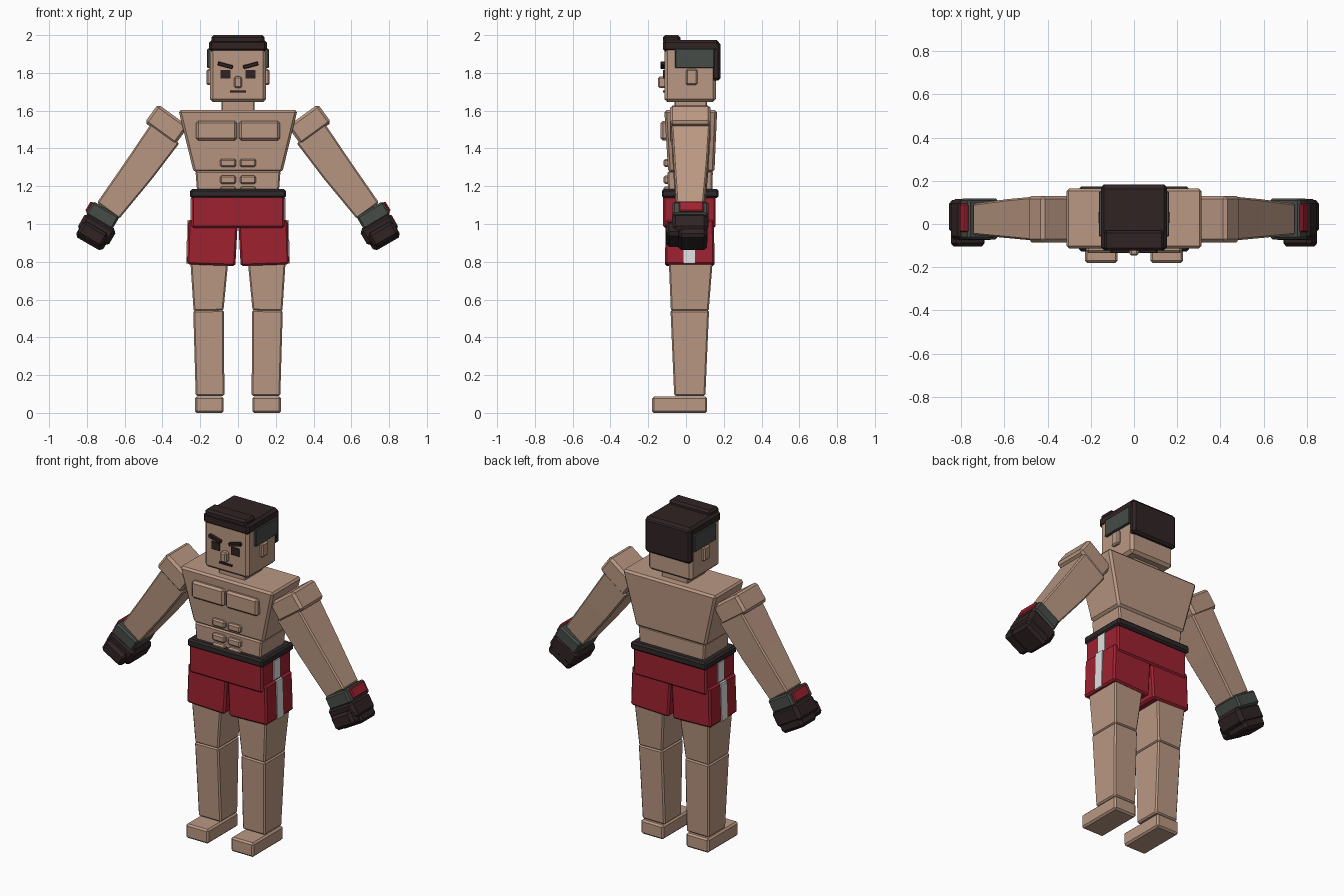
import bpy, bmesh, math
from mathutils import Vector

if "Cube" in bpy.data.objects:
    bpy.data.objects.remove(bpy.data.objects["Cube"])


def material(name, r, g, b):
    lin = [(c / 255 / 12.92) if c < 11 else ((c / 255 + 0.055) / 1.055) ** 2.4 for c in (r, g, b)]
    m = bpy.data.materials.new(name)
    m.diffuse_color = (*lin, 1)
    m.use_nodes = True
    m.node_tree.nodes["Principled BSDF"].inputs["Base Color"].default_value = m.diffuse_color
    return m


SKIN = material("skin", 186, 152, 131)
HAIR = material("dark_brown", 48, 35, 36)
FADE = material("grey_green", 70, 76, 71)
RED = material("red", 158, 34, 48)
BELT = material("charcoal", 46, 40, 41)
WHITE = material("white", 225, 225, 225)


def loft(name, mat, rings, bevel=0.01, side=1):
    """Four-sided solid through rings of (x, y, z, width, depth, tilt degrees)."""
    bm = bmesh.new()
    loops = []
    for x, y, z, w, d, tilt in rings:
        t = math.radians(tilt)
        loop = []
        for a, b in ((-1, -1), (1, -1), (1, 1), (-1, 1)):
            px = x + a * w / 2 * math.cos(t)
            pz = z + a * w / 2 * math.sin(t)
            loop.append(bm.verts.new((side * px, y + b * d / 2, pz)))
        loops.append(loop)
    for lo, hi in zip(loops, loops[1:]):
        for i in range(4):
            j = (i + 1) % 4
            bm.faces.new((lo[i], lo[j], hi[j], hi[i]))
    bm.faces.new(loops[0])
    bm.faces.new(loops[-1])
    bmesh.ops.recalc_face_normals(bm, faces=bm.faces)
    me = bpy.data.meshes.new(name)
    bm.to_mesh(me)
    bm.free()
    me.materials.append(mat)
    ob = bpy.data.objects.new(name, me)
    bpy.context.collection.objects.link(ob)
    if bevel:
        mod = ob.modifiers.new("bevel", 'BEVEL')
        mod.width = bevel
        mod.segments = 1
        mod.limit_method = 'ANGLE'
        mod.angle_limit = math.radians(40)
    return ob


def block(name, mat, x, y, z, bevel=0.01, side=1):
    """Straight box from (min, max) ranges."""
    cx, cy = sum(x) / 2, sum(y) / 2
    w, d = x[1] - x[0], y[1] - y[0]
    return loft(name, mat, [(cx, cy, h, w, d, 0) for h in z], bevel, side)


def tilted(name, mat, c, size, tilt, bevel=0.01, side=1):
    """Box of (across, depth, along) size turned in the XZ plane."""
    t = math.radians(tilt)
    n = Vector((-math.sin(t), 0, math.cos(t))) * size[2] / 2
    ends = [Vector(c) - n, Vector(c) + n]
    return loft(name, mat, [(*p, size[0], size[1], tilt) for p in ends], bevel, side)


# Head and hair
block("head", SKIN, (-.148, .148), (-.115, .158), (1.645, 1.94), .016)
block("neck", SKIN, (-.088, .088), (-.06, .11), (1.58, 1.66), .005)
block("hair_top", HAIR, (-.153, .153), (-.122, .175), (1.912, 1.975), .014)
block("hair_front_roll", HAIR, (-.14, .14), (-.122, -.03), (1.955, 2.0), .012)
block("hair_back", HAIR, (-.152, .152), (.135, .182), (1.76, 1.965), .012)
block("nose", SKIN, (-.02, .02), (-.147, -.1), (1.72, 1.78), .008)
block("mouth", HAIR, (-.042, .042), (-.123, -.112), (1.696, 1.707), 0)

# Torso
loft("chest", SKIN, [(0, .028, 1.275, .47, .245, 0), (0, .025, 1.603, .63, .28, 0)], .012)
loft("waist", SKIN, [(0, .022, 1.15, .43, .235, 0), (0, .022, 1.28, .45, .24, 0)], .008)
block("waistband", BELT, (-.254, .254), (-.128, .173), (1.137, 1.184), .01)
block("shorts_hip", RED, (-.245, .245), (-.121, .157), (.98, 1.15), .01)

for s, tag in ((1, "left"), (-1, "right")):
    # Face details
    block(tag + "_eye", HAIR, (.04, .092), (-.122, -.112), (1.77, 1.816), 0, s)
    tilted(tag + "_brow", HAIR, (.067, -.122, 1.84), (.082, .024, .02), 15, .003, s)
    block(tag + "_ear", SKIN, (.13, .166), (0, .06), (1.735, 1.82), .008, s)
    block(tag + "_hair_side", FADE, (.13, .163), (-.058, .15), (1.825, 1.928), .004, s)

    # Chest and stomach muscles
    block(tag + "_pec", SKIN, (.006, .222), (-.135, -.06), (1.442, 1.546), .012, s)
    for i, (z0, z1) in enumerate(((1.302, 1.345), (1.213, 1.256), (1.165, 1.198))):
        block(f"{tag}_ab_{i}", SKIN, (.01, .095), (-.118, -.06), (z0, z1), .008, s)

    # Shorts leg and side stripe
    loft(tag + "_shorts_leg", RED, [(.142, .02, .782, .256, .262, 2),
                                    (.132, .02, 1.02, .262, .256, 1)], .01, s)
    block(tag + "_stripe_upper", WHITE, (.24, .252), (-.012, .048), (.99, 1.137), 0, s)
    loft(tag + "_stripe_lower", WHITE, [(.269, .018, .79, .012, .06, 0),
                                        (.262, .018, 1.02, .012, .06, 0)], 0, s)

    # Leg and foot
    loft(tag + "_thigh", SKIN, [(.156, .02, .54, .158, .2, -1),
                                (.152, .025, .80, .2, .232, 0)], .008, s)
    loft(tag + "_shin", SKIN, [(.148, .02, .09, .152, .165, 0),
                               (.156, .02, .543, .162, .204, -1)], .008, s)
    block(tag + "_foot", SKIN, (.076, .228), (-.18, .112), (0, .086), .01, s)

    # Arm, following a diagonal line down and outward
    tilted(tag + "_shoulder", SKIN, (.378, .023, 1.527), (.12, .215, .2), -54, .014, s).data.transform
    loft(tag + "_arm", SKIN, [(.688, .022, 1.07, .145, .145, 36),
                              (.525, .025, 1.285, .168, .18, 35),
                              (.385, .025, 1.48, .182, .205, 35)], .008, s)
    # Cuff with patch
    tilted(tag + "_cuff", FADE, (.717, .024, 1.045), (.162, .19, .08), 31, .01, s)
    tilted(tag + "_cuff_patch", RED, (.784, .028, 1.089), (.024, .132, .06), 31, .006, s)
    # Glove with fingers and thumb
    tilted(tag + "_glove", HAIR, (.748, .02, .97), (.19, .19, .105), 30, .02, s)
    tilted(tag + "_glove_fingers", HAIR, (.768, .035, .938), (.165, .15, .1), 30, .016, s)
    tilted(tag + "_glove_thumb", HAIR, (.77, -.065, .945), (.15, .08, .085), 30, .016, s)
